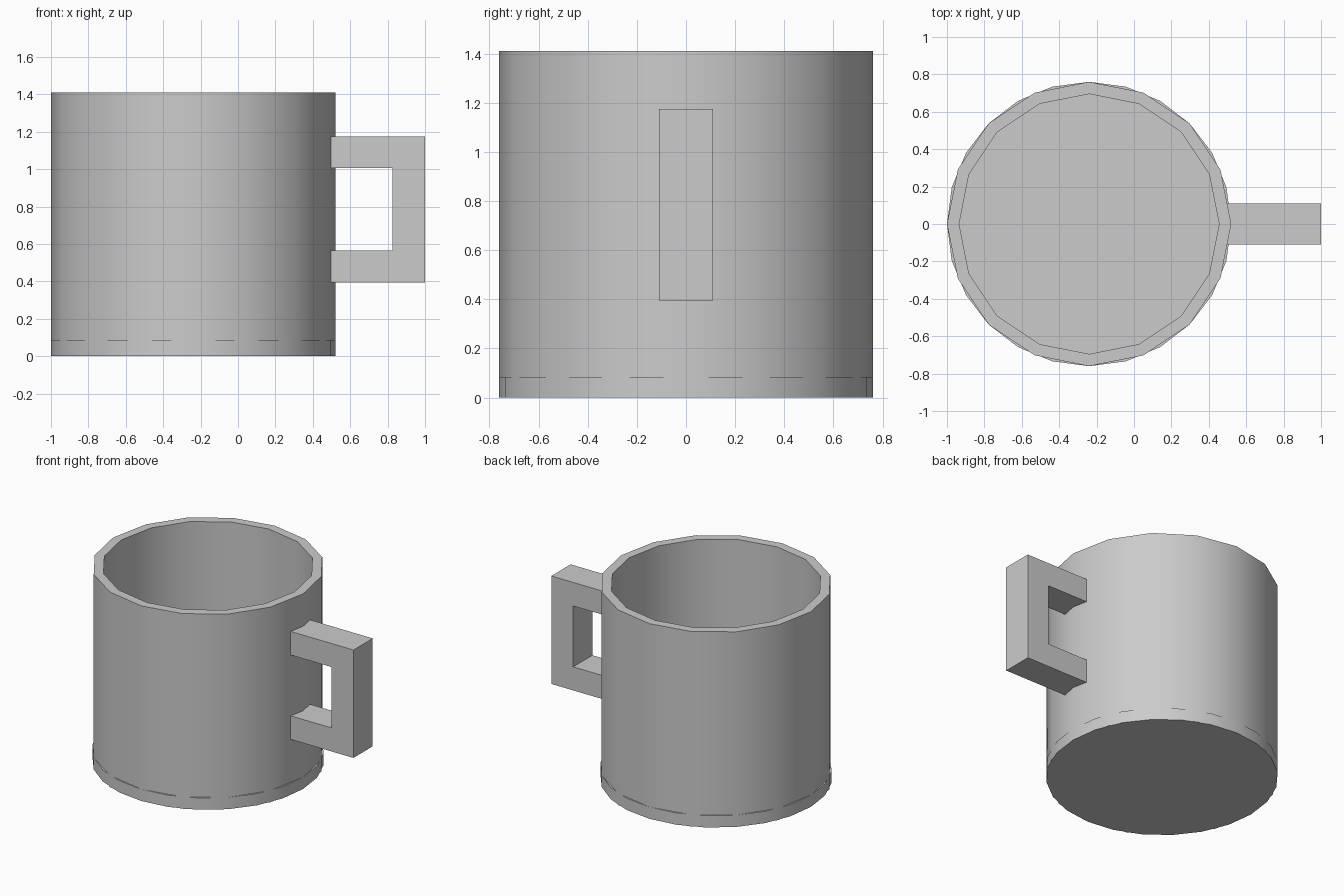
import bpy
import bmesh
from math import cos, sin, pi, radians

if "Cube" in bpy.data.objects:
    bpy.data.objects.remove(bpy.data.objects["Cube"], do_unlink=True)

CENTRE_X = -0.24
OUTER, INNER = 0.76, 0.695
HEIGHT, FLOOR = 1.41, 0.085

grey = bpy.data.materials.new("light grey")
grey.use_nodes = True
colour = (0.6, 0.6, 0.6, 1)
grey.diffuse_color = colour
grey.node_tree.nodes["Principled BSDF"].inputs["Base Color"].default_value = colour


def finish(name, bm, smooth=False):
    bmesh.ops.recalc_face_normals(bm, faces=bm.faces)
    mesh = bpy.data.meshes.new(name)
    bm.to_mesh(mesh)
    bm.free()
    obj = bpy.data.objects.new(name, mesh)
    bpy.context.collection.objects.link(obj)
    mesh.materials.append(grey)
    if smooth:
        bpy.ops.object.select_all(action="DESELECT")
        obj.select_set(True)
        bpy.context.view_layer.objects.active = obj
        bpy.ops.object.shade_smooth_by_angle(angle=radians(30))
    return obj


def ring(bm, radius, z, sides):
    return [bm.verts.new((CENTRE_X + radius * cos(2 * pi * i / sides),
                          radius * sin(2 * pi * i / sides), z))
            for i in range(sides)]


def bridge(bm, a, b):
    for i in range(len(a)):
        j = (i + 1) % len(a)
        bm.faces.new((a[i], a[j], b[j], b[i]))


# Mug wall: a sixteen-sided tube
bm = bmesh.new()
profile = [(OUTER, 0), (OUTER, HEIGHT), (INNER, HEIGHT), (INNER, 0)]
loops = [ring(bm, r, z, 16) for r, z in profile]
for k in range(4):
    bridge(bm, loops[k], loops[(k + 1) % 4])
finish("mug_wall", bm, smooth=True)

# Mug base: a rounder solid disc
bm = bmesh.new()
low, high = ring(bm, OUTER, 0, 24), ring(bm, OUTER, FLOOR, 24)
bridge(bm, low, high)
bm.faces.new(low)
bm.faces.new(high)
finish("mug_base", bm, smooth=True)

# Handle: a square-cornered C profile pushed across the width
bm = bmesh.new()
outline = [(0.485, 0.395), (1, 0.395), (1, 1.175), (0.485, 1.175),
           (0.485, 1.005), (0.825, 1.005), (0.825, 0.565), (0.485, 0.565)]
face = bm.faces.new([bm.verts.new((x, -0.11, z)) for x, z in outline])
push = bmesh.ops.extrude_face_region(bm, geom=[face])["geom"]
bmesh.ops.translate(bm, vec=(0, 0.22, 0),
                    verts=[v for v in push if isinstance(v, bmesh.types.BMVert)])
finish("handle", bm)
